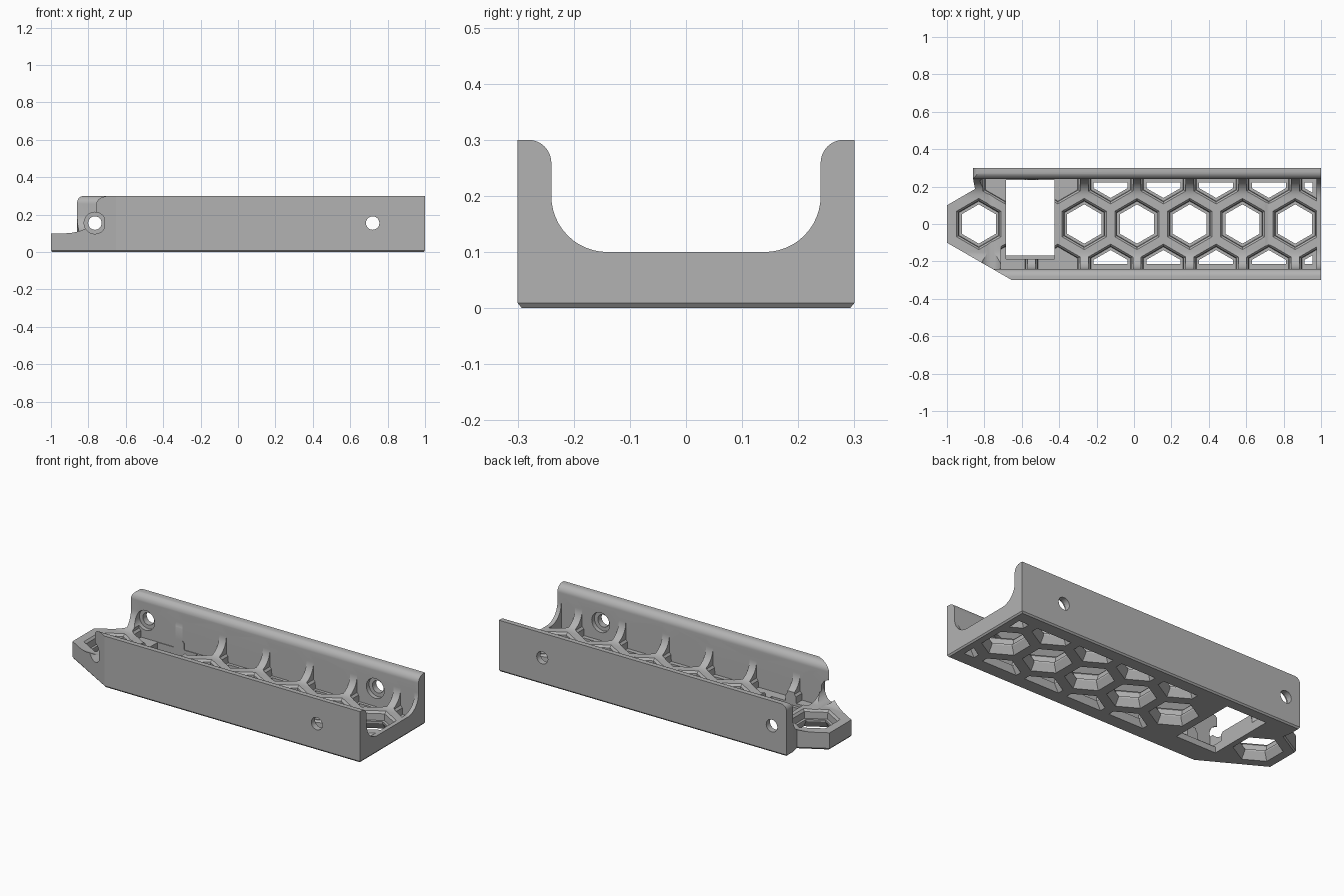
import bpy, bmesh, math
from mathutils import Vector

old = bpy.data.objects.get("Cube")
if old:
    bpy.data.objects.remove(old)

grey = bpy.data.materials.new("plain grey")
grey.use_nodes = True
COLOUR = (0.45, 0.45, 0.45, 1)
grey.diffuse_color = COLOUR
grey.node_tree.nodes["Principled BSDF"].inputs["Base Color"].default_value = COLOUR


def loft(bm, loops):
    """Solid through a stack of matching point loops, capped at both ends."""
    rings = [[bm.verts.new(p) for p in loop] for loop in loops]
    for a, b in zip(rings, rings[1:]):
        for i in range(len(a)):
            j = (i + 1) % len(a)
            bm.faces.new((a[i], a[j], b[j], b[i]))
    bm.faces.new(rings[0][::-1])
    bm.faces.new(rings[-1])


def make(name, bm):
    bmesh.ops.recalc_face_normals(bm, faces=bm.faces[:])
    mesh = bpy.data.meshes.new(name)
    bm.to_mesh(mesh)
    bm.free()
    mesh.materials.append(grey)
    ob = bpy.data.objects.new(name, mesh)
    bpy.context.collection.objects.link(ob)
    return ob


def solid(name, *loops):
    bm = bmesh.new()
    loft(bm, loops)
    return make(name, bm)


def box(name, lo, hi):
    pts = [(lo[0], lo[1]), (hi[0], lo[1]), (hi[0], hi[1]), (lo[0], hi[1])]
    return solid(name, *[[(x, y, z) for x, y in pts] for z in (lo[2], hi[2])])


def boolean(target, tool, operation="DIFFERENCE"):
    mod = target.modifiers.new("cut", "BOOLEAN")
    mod.operation, mod.solver, mod.object = operation, "EXACT", tool
    bpy.context.view_layer.objects.active = target
    bpy.ops.object.modifier_apply(modifier=mod.name)
    bpy.data.objects.remove(tool)


def arc(cx, cy, r, start, end, n=12):
    angles = [math.radians(start + (end - start) * i / n) for i in range(n + 1)]
    return [(cx + r * math.cos(a), cy + r * math.sin(a)) for a in angles]


def clip(bm, co, no):
    """Trim away everything on the normal side of a plane and close the cut."""
    bmesh.ops.bisect_plane(bm, geom=bm.verts[:] + bm.edges[:] + bm.faces[:],
                           plane_co=co, plane_no=no, clear_outer=True)
    bmesh.ops.holes_fill(bm, edges=[e for e in bm.edges if e.is_boundary], sides=0)


def cells(name, centres, levels, limits):
    """Honeycomb cutters: stacked hexagons of (height, radius), trimmed to limits."""
    bm = bmesh.new()
    for cx, cy in centres:
        loft(bm, [[(cx + r * math.sin(k * math.pi / 3), cy + r * math.cos(k * math.pi / 3), z)
                   for k in range(6)] for z, r in levels])
    for co in limits:
        clip(bm, co, Vector(co).normalized())
    return make(name, bm)


def cylinder(name, x, z, r, y0, y1):
    ring = arc(x, z, r, 0, 345, 23)
    return solid(name, *[[(px, y, pz) for px, pz in ring] for y in (y0, y1)])


# Channel section: thick floor, filleted walls with rounded inner top edges
half = [(0.31, -0.05), (0.31, 0.3)] + arc(0.281, 0.259, 0.041, 90, 180) + arc(0.14, 0.2, 0.1, 0, -90)
section = half + [(-y, z) for y, z in reversed(half)]
tray = solid("channel_tray", *[[(x, y, z) for y, z in section] for x in (-1.1, 1.1)])

# Plan outline with a slim chamfer around the bottom
plan = [(-1, -0.1), (-0.653, -0.3), (1, -0.3), (1, 0.3), (-0.86, 0.3),
        (-0.86, 0.24), (-0.85, 0.187), (-1, 0.1)]
outline = solid("outline",
                [(x * 0.993, y * 0.975, 0) for x, y in plan],
                [(x, y, 0.009) for x, y in plan],
                [(x, y, 0.4) for x, y in plan])
boolean(tray, outline, "INTERSECT")

# Rounded upper corner of the long wall
corner = [(-0.9, 0.33), (-0.9, 0.265)] + arc(-0.825, 0.265, 0.035, 180, 90, 8) + [(-0.825, 0.33)]
boolean(tray, solid("corner", *[[(x, y, z) for x, z in corner] for y in (0.2, 0.35)]))

# Honeycomb layout
PITCH = 0.282
ROW = PITCH * math.sqrt(3) / 2
middle = [(-0.83 + PITCH * i, 0) for i in range(7) if i != 1]
sides = [(-0.83 + PITCH * (i + 0.5), s * ROW) for i in range(7) for s in (-1, 1)]
through_sides = [c for c in sides if c[0] > -0.3]

# Pockets from above, then flared openings from below
pocket = [(0.05, 0.122), (0.088, 0.125), (0.1, 0.137), (0.4, 0.137)]
boolean(tray, cells("pockets", middle + [c for c in sides if c[0] > -0.6 or c[1] > 0], pocket,
                    [(0, 0.24, 0), (0, -0.24, 0), (0.975, 0, 0)]))
boolean(tray, cells("corner_pocket", [c for c in sides if c[0] < -0.6 and c[1] < 0], pocket,
                    [(0, -0.24, 0), (-0.71, 0, 0)]))
boolean(tray, cells("openings", middle + through_sides,
                    [(-0.01, 0.137), (0.04, 0.105), (0.06, 0.105)],
                    [(0, 0.222, 0), (0, -0.215, 0), (0.955, 0, 0)]))

# Rectangular window with a small ledge along one edge
boolean(tray, box("window", (-0.685, -0.168, -0.1), (-0.425, 0.236, 0.35)))
boolean(tray, box("ledge", (-0.685, -0.186, 0.035), (-0.425, -0.15, 0.35)))

# Screw holes, counterbored on the inner faces of the walls
for x in (-0.765, 0.72):
    boolean(tray, cylinder("screw_hole", x, 0.155, 0.036, -0.4, 0.4))
    boolean(tray, cylinder("counterbore", x, 0.155, 0.058, -0.265, 0.265))

# Smooth fillets, crisp edges
bpy.ops.object.select_all(action="DESELECT")
tray.select_set(True)
bpy.context.view_layer.objects.active = tray
bpy.ops.object.shade_smooth_by_angle(angle=math.radians(25))
